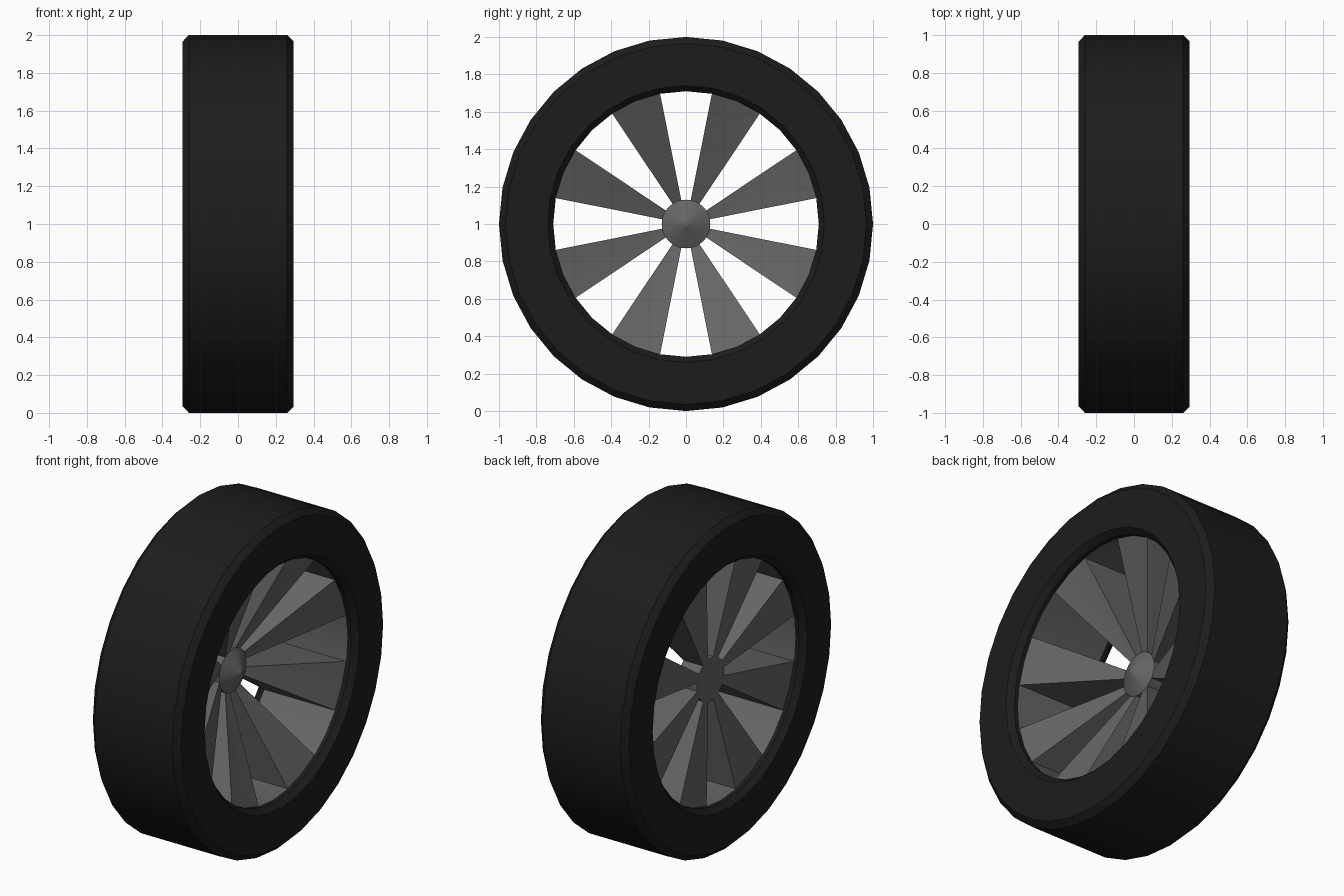
import bpy, bmesh, math

if "Cube" in bpy.data.objects:
    bpy.data.objects.remove(bpy.data.objects["Cube"])

SEG = 32                 # sides around the wheel
R_HUB, R_RIM = 0.13, 0.71


def material(name, value):
    m = bpy.data.materials.new(name)
    m.diffuse_color = (value, value, value, 1)
    m.use_nodes = True
    m.node_tree.nodes["Principled BSDF"].inputs["Base Color"].default_value = m.diffuse_color
    return m


def ring(bm, x, r):
    """Circle of vertices around the x axis, wheel centre at z = 1."""
    return [bm.verts.new((x, r * math.cos(2 * math.pi * i / SEG),
                          1 + r * math.sin(2 * math.pi * i / SEG)))
            for i in range(SEG)]


def bridge(bm, a, b, segments=range(SEG)):
    for i in segments:
        j = (i + 1) % SEG
        bm.faces.new((a[i], a[j], b[j], b[i]))


def finish(bm, name, mat):
    bmesh.ops.recalc_face_normals(bm, faces=bm.faces)
    me = bpy.data.meshes.new(name)
    bm.to_mesh(me)
    bm.free()
    me.materials.append(mat)
    ob = bpy.data.objects.new(name, me)
    bpy.context.collection.objects.link(ob)
    bpy.ops.object.select_all(action='DESELECT')
    ob.select_set(True)
    bpy.context.view_layer.objects.active = ob
    bpy.ops.object.shade_smooth_by_angle(angle=math.radians(25))
    return ob


rubber = material("rubber", 0.012)
metal = material("metal", 0.13)

# Tyre: chamfered profile revolved around the axle
half = [(0.235, R_RIM), (0.26, R_RIM), (0.295, 0.74), (0.295, 0.965), (0.26, 1.0)]
profile = half + [(-x, r) for x, r in reversed(half)]
bm = bmesh.new()
rings = [ring(bm, x, r) for x, r in profile]
for a, b in zip(rings, rings[1:]):
    bridge(bm, a, b)
finish(bm, "tyre", rubber)

# Rim, spokes and hub: dished wheel with alternate pairs of segments cut out
bm = bmesh.new()
hub_f, hub_b = ring(bm, -0.035, R_HUB), ring(bm, -0.165, R_HUB)
rim_f, rim_b = ring(bm, 0.235, R_RIM), ring(bm, -0.235, R_RIM)
solid = [i for i in range(SEG) if i % 4 in (1, 2)]
gaps = [i for i in range(SEG) if i % 4 in (0, 3)]
bridge(bm, hub_f, rim_f, solid)
bridge(bm, hub_b, rim_b, solid)
bridge(bm, hub_f, hub_b, gaps)
bridge(bm, rim_f, rim_b, gaps)
for i in range(1, SEG, 2):       # spoke side walls
    bm.faces.new((hub_f[i], rim_f[i], rim_b[i], hub_b[i]))
bm.faces.new(hub_b)              # flat hub back
tip = ring(bm, 0.025, 0.013)     # conical hub cap
bridge(bm, hub_f, tip)
bm.faces.new(tip)
finish(bm, "spoked_rim", metal)
